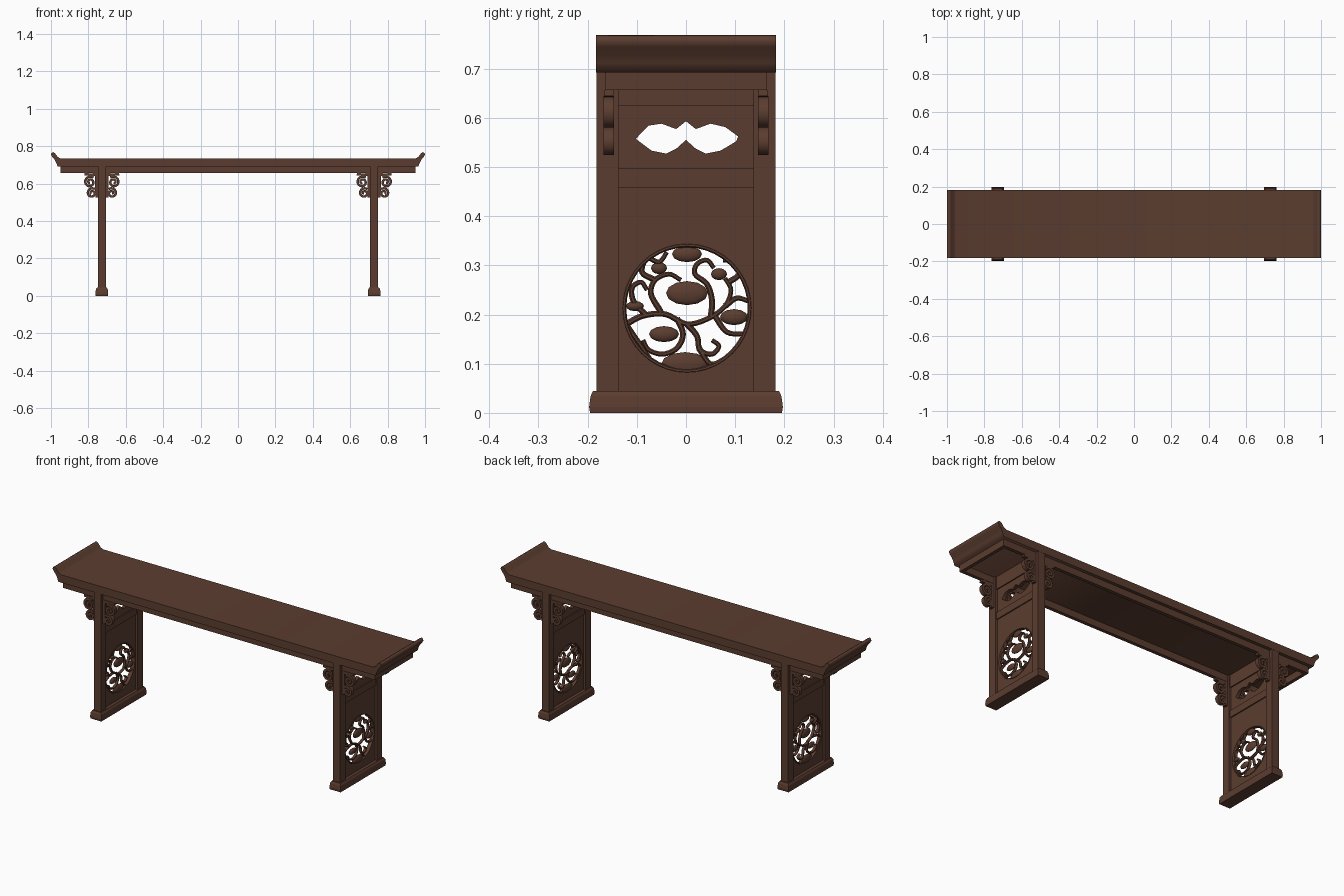
import bpy, bmesh, math
from mathutils import Matrix, Vector

if "Cube" in bpy.data.objects:
    bpy.data.objects.remove(bpy.data.objects["Cube"])

wood = bpy.data.materials.new("dark_brown_wood")
wood.diffuse_color = (0.105, 0.046, 0.029, 1)
wood.use_nodes = True
wood.node_tree.nodes["Principled BSDF"].inputs["Base Color"].default_value = wood.diffuse_color

# plane frames: local (u, v, depth) -> world
XZ = Matrix(((1, 0, 0, 0), (0, 0, -1, 0), (0, 1, 0, 0), (0, 0, 0, 1)))
YZ = Matrix(((0, 0, 1, 0), (1, 0, 0, 0), (0, 1, 0, 0), (0, 0, 0, 1)))


def add(name, mesh, smooth=False):
    ob = bpy.data.objects.new(name, mesh)
    bpy.context.collection.objects.link(ob)
    mesh.materials.clear()
    mesh.materials.append(wood)
    if smooth:
        bpy.ops.object.select_all(action='DESELECT')
        ob.select_set(True)
        bpy.context.view_layer.objects.active = ob
        bpy.ops.object.shade_smooth_by_angle(angle=math.radians(40))
    return ob


def finish(name, bm, smooth=False):
    bmesh.ops.recalc_face_normals(bm, faces=bm.faces)
    me = bpy.data.meshes.new(name)
    bm.to_mesh(me)
    bm.free()
    return add(name, me, smooth)


def box(name, x, y, z):
    bm = bmesh.new()
    bmesh.ops.create_cube(bm, size=1)
    for v in bm.verts:
        v.co = [a[0] + (c + 0.5) * (a[1] - a[0]) for a, c in zip((x, y, z), v.co)]
    return finish(name, bm)


def plate(name, loops, thick, frame, offset=(0, 0, 0)):
    """Flat plate from an outline and optional hole outlines."""
    cu = bpy.data.curves.new(name, 'CURVE')
    cu.dimensions, cu.fill_mode, cu.extrude = '2D', 'BOTH', thick / 2
    for loop in loops:
        sp = cu.splines.new('POLY')
        sp.points.add(len(loop) - 1)
        for p, (u, v) in zip(sp.points, loop):
            p.co = (u, v, 0, 1)
        sp.use_cyclic_u = True
    tmp = bpy.data.objects.new(name + "_tmp", cu)
    bpy.context.collection.objects.link(tmp)
    dg = bpy.context.evaluated_depsgraph_get()
    me = bpy.data.meshes.new_from_object(tmp.evaluated_get(dg))
    bpy.data.objects.remove(tmp)
    me.transform(Matrix.Translation(offset) @ frame)
    bm = bmesh.new()
    bm.from_mesh(me)
    bmesh.ops.remove_doubles(bm, verts=bm.verts, dist=1e-5)
    return finish(name, bm)


def sweep(bm, path, w0, w1, thick, mat, sides=8):
    """Sweep a rounded or square section along a planar path, tapering w0 to w1."""
    pts = [Vector((p[0], p[1])) for p in path]
    n, rings = len(pts), []
    for i, p in enumerate(pts):
        t = (pts[min(i + 1, n - 1)] - pts[max(i - 1, 0)]).normalized()
        w = w0 + (w1 - w0) * i / (n - 1)
        ring = []
        for k in range(sides):
            a = math.tau * (k + 0.5) / sides
            f = math.sqrt(2) if sides == 4 else 1
            q = p + Vector((-t.y, t.x)) * w * f * math.cos(a)
            ring.append(bm.verts.new(mat @ Vector((q.x, q.y, thick / 2 * f * math.sin(a)))))
        rings.append(ring)
    for a, b in zip(rings, rings[1:]):
        for k in range(sides):
            j = (k + 1) % sides
            bm.faces.new((a[k], a[j], b[j], b[k]))
    bm.faces.new(rings[0])
    bm.faces.new(rings[-1])


def smooth_path(p, steps=5):
    """Catmull-Rom through the points."""
    p = [Vector(q) for q in p]
    p = [2 * p[0] - p[1]] + p + [2 * p[-1] - p[-2]]
    out = []
    for i in range(1, len(p) - 2):
        a, b, c, d = p[i - 1:i + 3]
        for s in range(steps):
            t = s / steps
            out.append(0.5 * (2 * b + (c - a) * t + (2 * a - 5 * b + 4 * c - d) * t * t
                              + (3 * b - a - 3 * c + d) * t ** 3))
    return out + [p[-2]]


def spiral(cu, cv, r0, r1, a0, turns, n=32):
    return [(cu + (r0 + (r1 - r0) * i / n) * math.cos(a0 + math.tau * turns * i / n),
             cv + (r0 + (r1 - r0) * i / n) * math.sin(a0 + math.tau * turns * i / n))
            for i in range(n + 1)]


# table top with upturned ends
end = [(0.95, 0.735), (0.965, 0.743), (0.978, 0.762), (0.988, 0.768), (0.997, 0.764),
       (1.0, 0.755), (0.994, 0.744), (0.98, 0.728), (0.972, 0.712), (0.965, 0.692)]
plate("table_top", [end + [(-x, z) for x, z in reversed(end)]], 0.366, XZ)

# apron: long sides and ends
for s in (-1, 1):
    box("long_apron", (-0.95, 0.95), sorted((s * 0.146, s * 0.165)), (0.656, 0.694))
    box("end_apron", sorted((s * 0.932, s * 0.95)), (-0.163, 0.163), (0.656, 0.694))

# cloud-shaped opening and round opening
cloud = [(-0.102, 0.557), (-0.09, 0.57), (-0.076, 0.584), (-0.05, 0.588), (-0.02, 0.577),
         (0, 0.593), (0.02, 0.577), (0.05, 0.588), (0.08, 0.581), (0.106, 0.562),
         (0.102, 0.552), (0.07, 0.533), (0.04, 0.527), (0.02, 0.537), (0, 0.555),
         (-0.02, 0.537), (-0.04, 0.527), (-0.07, 0.533)]
CY, CZ, R = 0.002, 0.213, 0.126
circle = [(CY + R * math.cos(math.tau * i / 40), CZ + R * math.sin(math.tau * i / 40))
          for i in range(40)]

# vine paths inside the round opening, relative to its centre
PX = 1 / 492
vines = [
    [(-64, -18), (-45, -8), (-22, -6), (0, -16), (22, -10), (38, 2), (44, 18), (38, 30)],
    [(-26, -4), (-36, 14), (-32, 28), (-18, 34), (-6, 28)],
    [(24, -8), (25, 8), (20, 24), (8, 34), (10, 44), (20, 48), (27, 40)],
    [(-40, -8), (-53, 6), (-55, 20), (-46, 26), (-40, 18)],
    [(0, -16), (10, -28), (13, -42), (25, -46), (32, -38), (25, -32)],
    [(-10, -10), (-4, -26), (-10, -40), (-24, -46), (-38, -42), (-44, -32)],
    [(38, 2), (50, 10), (64, 6)],
    [(42, 26), (52, 34), (48, 46), (36, 48)],
    [(-32, 28), (-45, 36), (-40, 50), (-28, 46), (-20, 56)],
    [(-60, -18), (-50, -32), (-36, -52)],
    [(28, -8), (40, -24), (58, -26)],
    [(12, -40), (24, -56), (42, -48)],
]
# blossoms: centre and half sizes
blossoms = [(0, 54, 15, 8), (0, 15, 21, 12), (-23, -26, 15, 8), (47, -9, 14, 8),
            (-2, -56, 24, 12), (-52, 2, 9, 5), (32, 34, 8, 6), (-28, 40, 8, 6)]

for s in (-1, 1):
    X = s * 0.728
    # leg posts
    for t in (-1, 1):
        box("leg_post", (X - 0.0215, X + 0.0215), sorted((t * 0.137, t * 0.182)), (0.04, 0.695))
    # foot block with rounded shoulders
    bm = bmesh.new()
    rings = [[bm.verts.new((X + i * hx, j * hy, z)) for i, j in ((-1, -1), (1, -1), (1, 1), (-1, 1))]
             for hx, hy, z in ((0.033, 0.195, 0), (0.034, 0.197, 0.012),
                               (0.032, 0.194, 0.034), (0.026, 0.189, 0.045))]
    for a, b in zip(rings, rings[1:]):
        for k in range(4):
            bm.faces.new((a[k], a[(k + 1) % 4], b[(k + 1) % 4], b[k]))
    bm.faces.new(rings[0])
    bm.faces.new(rings[-1])
    finish("foot", bm)
    # cross rails
    for z in ((0.624, 0.694), (0.458, 0.497)):
        box("cross_rail", (X - 0.015, X + 0.015), (-0.138, 0.138), z)
    # pierced panels
    rect = lambda z0, z1: [(-0.138, z0), (0.138, z0), (0.138, z1), (-0.138, z1)]
    plate("upper_panel", [rect(0.497, 0.624), cloud], 0.018, YZ, (X, 0, 0))
    plate("lower_panel", [rect(0.044, 0.458), circle], 0.018, YZ, (X, 0, 0))
    # ring, vines and blossoms
    M = Matrix.Translation((X, CY, CZ)) @ YZ
    bm = bmesh.new()
    sweep(bm, spiral(0, 0, 0.128, 0.128, 0, 1, 40), 0.005, 0.005, 0.024, M)
    finish("panel_ring", bm, True)
    bm = bmesh.new()
    for v in vines:
        path = smooth_path([(a * PX, b * PX) for a, b in v])
        sweep(bm, path, 0.0068, 0.0048, 0.016, M)
    finish("carved_vines", bm, True)
    bm = bmesh.new()
    for a, b, w, h in blossoms:
        L = M @ Matrix.Translation((a * PX, b * PX, 0)) @ Matrix.Diagonal((w * PX, h * PX, 0.01, 1))
        bmesh.ops.create_uvsphere(bm, u_segments=12, v_segments=8, radius=1, matrix=L)
    finish("carved_blossoms", bm, True)
    # scroll brackets on both sides of each post, front and back
    for side in (-1, 1):
        for t in (-1, 1):
            B = Matrix.Translation((X + side * 0.021, t * 0.157, 0)) @ XZ @ Matrix.Diagonal((side, 1, 1, 1))
            bm = bmesh.new()
            sweep(bm, [(0, 0.648), (0.04, 0.648), (0.072, 0.650)], 0.008, 0.006, 0.02, B, 4)
            sweep(bm, [(0.007, 0.65), (0.007, 0.525)], 0.009, 0.007, 0.02, B, 4)
            sweep(bm, spiral(0.042, 0.608, 0.031, 0.006, 2.2, -1.6), 0.0065, 0.006, 0.022, B, 4)
            sweep(bm, spiral(0.032, 0.549, 0.027, 0.005, 2.2, -1.5), 0.0065, 0.006, 0.022, B, 4)
            finish("scroll_bracket", bm, True)
